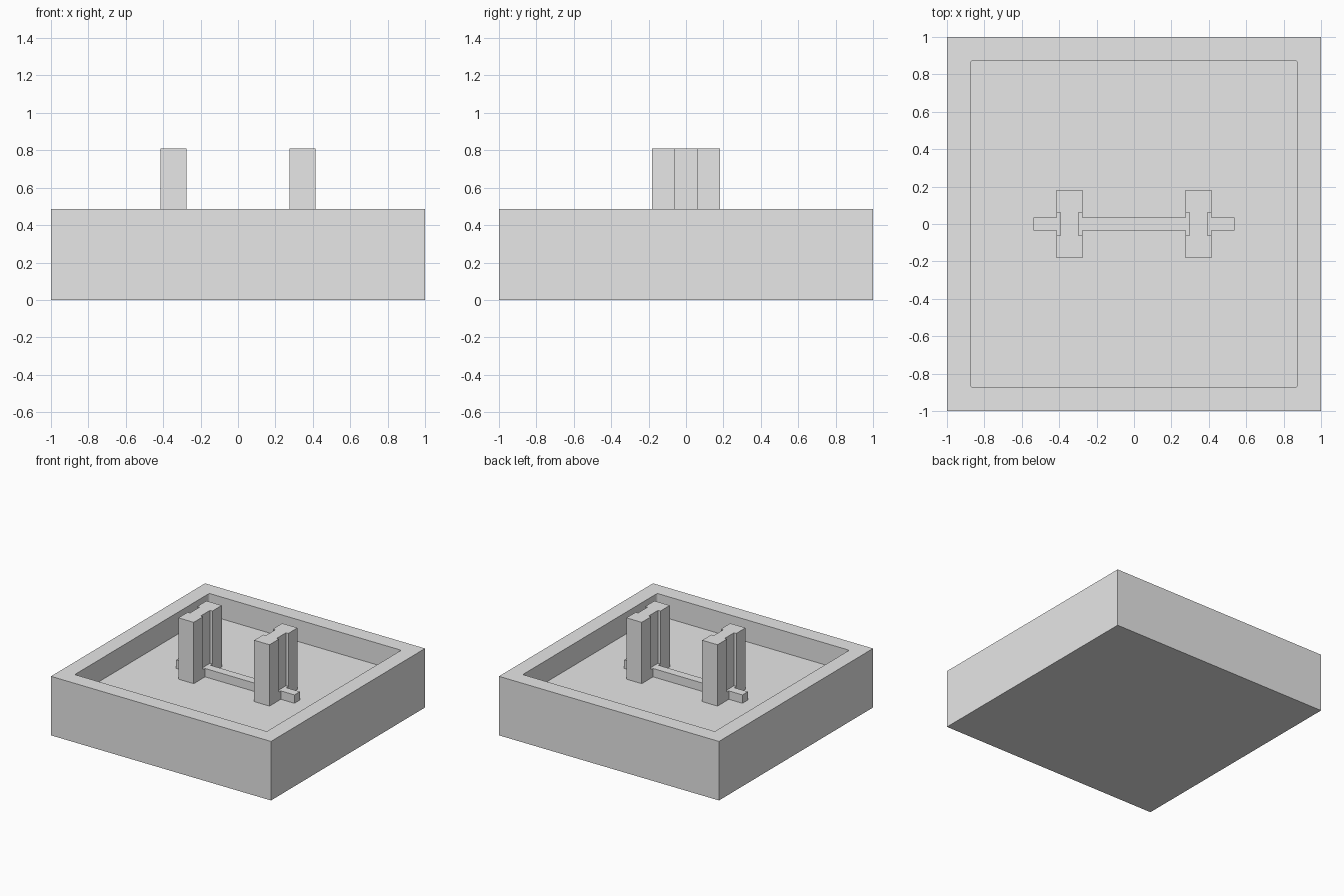
import bpy, bmesh
from mathutils import Matrix, Vector

if "Cube" in bpy.data.objects:
    bpy.data.objects.remove(bpy.data.objects["Cube"], do_unlink=True)

HEIGHT, FLOOR, RAIL_TOP, POST_TOP = 0.485, 0.306, 0.375, 0.81
WALL = 0.18

grey = bpy.data.materials.new("plain grey")
grey.use_nodes = True
color = (0.8, 0.8, 0.8, 1)
grey.diffuse_color = color
grey.node_tree.nodes["Principled BSDF"].inputs["Base Color"].default_value = color


def make_object(name, bm):
    bmesh.ops.recalc_face_normals(bm, faces=bm.faces)
    mesh = bpy.data.meshes.new(name)
    bm.to_mesh(mesh)
    bm.free()
    mesh.materials.append(grey)
    obj = bpy.data.objects.new(name, mesh)
    bpy.context.collection.objects.link(obj)
    return obj


def add_box(bm, low, high):
    low, high = Vector(low), Vector(high)
    place = Matrix.Translation((low + high) / 2) @ Matrix.Diagonal((*(high - low), 1))
    return bmesh.ops.create_cube(bm, size=1, matrix=place)


# Square tray: inset the top, sink the floor, round the pocket corners
bm = bmesh.new()
add_box(bm, (-1, -1, 0), (1, 1, HEIGHT))
top = [max(bm.faces, key=lambda f: f.calc_center_median().z)]
bmesh.ops.inset_region(bm, faces=top, thickness=WALL)
bmesh.ops.inset_individual(bm, faces=top, thickness=0, depth=FLOOR - HEIGHT)
corners = [e for e in bm.edges
           if abs(e.verts[0].co.z - e.verts[1].co.z) > 0.1
           and abs(e.verts[0].co.x) < 0.9]
bmesh.ops.bevel(bm, geom=corners, offset=0.012, segments=4, profile=0.5,
                affect='EDGES')
make_object("tray", bm)

# Rail and two posts drawn as one mirrored outline, raised to post height
side = [(0.275, 0.035), (0.275, 0.182), (0.414, 0.182), (0.414, 0.035), (0.538, 0.035)]
right = side + [(x, -y) for x, y in reversed(side)]
outline = right + [(-x, -y) for x, y in right]
bm = bmesh.new()
base = bm.faces.new([bm.verts.new((x, y, FLOOR)) for x, y in outline])
raised = bmesh.ops.extrude_face_region(bm, geom=[base], use_keep_orig=True)
bmesh.ops.translate(bm, vec=(0, 0, POST_TOP - FLOOR),
                    verts=[v for v in raised["geom"] if isinstance(v, bmesh.types.BMVert)])
posts = make_object("posts_and_rail", bm)

# Cutters lower the rail and leave grooves in both sides of each post
bm = bmesh.new()
for x0, x1 in ((-0.6, -0.393), (-0.297, 0.297), (0.393, 0.6)):
    add_box(bm, (x0, -0.0615, RAIL_TOP), (x1, 0.0615, 1))
cutter = make_object("groove_cutter", bm)
cutter.hide_render = True

cut = posts.modifiers.new("grooves", 'BOOLEAN')
cut.operation = 'DIFFERENCE'
cut.solver = 'EXACT'
cut.object = cutter
bpy.context.view_layer.objects.active = posts
bpy.ops.object.modifier_apply(modifier=cut.name)
bpy.data.objects.remove(cutter, do_unlink=True)
